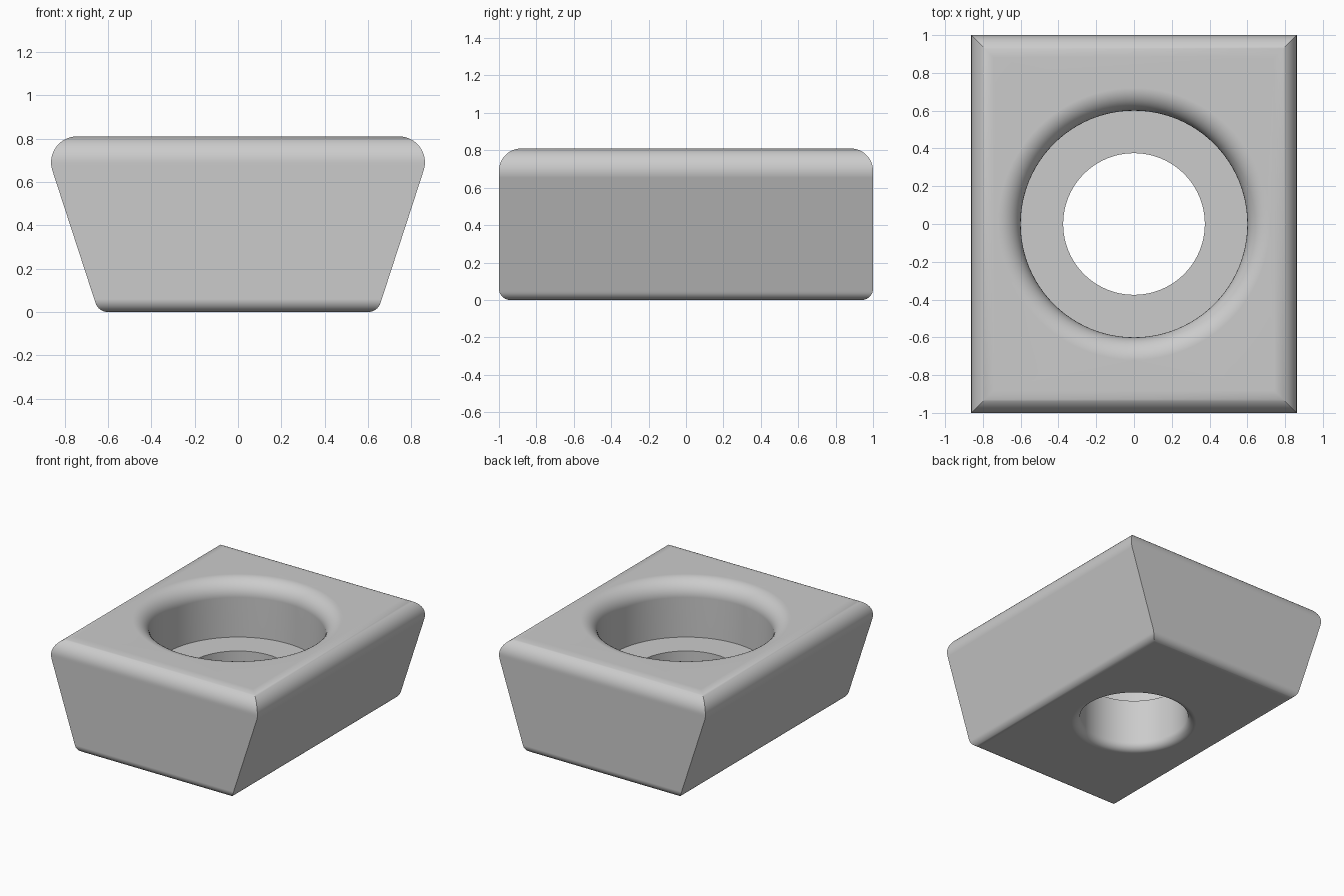
import bpy
import bmesh
from math import sin, cos, pi, radians, sqrt

cube = bpy.data.objects.get("Cube")
if cube:
    bpy.data.objects.remove(cube, do_unlink=True)

HEIGHT = 0.81
TOP_R, LOW_R = 0.12, 0.06      # edge rounding at top and bottom
TOP_Z = HEIGHT - TOP_R
BORE_R, SINK_R, LEDGE_Z = 0.375, 0.6, 0.39
SEGMENTS = 96
TAPER = radians(18)            # lean of the side walls

metal = bpy.data.materials.new("light grey")
metal.use_nodes = True
grey = (0.6, 0.6, 0.6, 1)
metal.diffuse_color = grey
metal.node_tree.nodes["Principled BSDF"].inputs["Base Color"].default_value = grey


def half_size(z, low_c, top_c, lean):
    """Half extent at height z: two rounded edges joined by a straight wall."""
    z_low = LOW_R * (1 - sin(lean))
    z_top = TOP_Z - TOP_R * sin(lean)
    if z <= z_low:
        return low_c + sqrt(max(0, LOW_R ** 2 - (z - LOW_R) ** 2))
    if z >= z_top:
        return top_c + sqrt(max(0, TOP_R ** 2 - (z - TOP_Z) ** 2))
    a = low_c + LOW_R * cos(lean)
    b = top_c + TOP_R * cos(lean)
    return a + (b - a) * (z - z_low) / (z_top - z_low)


def bridge(bm, loops):
    for lower, upper in zip(loops, loops[1:]):
        n = len(lower)
        for i in range(n):
            j = (i + 1) % n
            bm.faces.new((lower[i], lower[j], upper[j], upper[i]))


def loop_edges(bm, loop):
    return [bm.edges.get((loop[i - 1], loop[i])) for i in range(len(loop))]


bm = bmesh.new()

# Outer walls: rectangles stacked by height, giving mitred rounded edges
heights = [LOW_R + LOW_R * sin(radians(a)) for a in range(-90, 1, 9)]
heights += [TOP_Z + TOP_R * sin(radians(a)) for a in range(-18, 91, 6)]
outer = []
for z in heights:
    x = half_size(z, 0.60, 0.742, TAPER)
    y = half_size(z, 1 - LOW_R, 1 - TOP_R, 0)
    corners = ((-x, -y), (x, -y), (x, y), (-x, y))
    outer.append([bm.verts.new((cx, cy, z)) for cx, cy in corners])
bridge(bm, outer)

# Counterbored hole: turned profile with rounded mouths and a flat ledge
arc = [radians(a) for a in range(0, 91, 9)]
profile = [(BORE_R + LOW_R * (1 - sin(a)), LOW_R * (1 - cos(a))) for a in arc]
profile += [(BORE_R, LEDGE_Z), (SINK_R, LEDGE_Z)]
profile += [(SINK_R + TOP_R * (1 - cos(a)), TOP_Z + TOP_R * sin(a)) for a in arc]
hole = []
for r, z in profile:
    angles = [2 * pi * i / SEGMENTS for i in range(SEGMENTS)]
    hole.append([bm.verts.new((r * cos(t), r * sin(t), z)) for t in angles])
bridge(bm, hole)

# Flat top and bottom around the hole
for end, direction in ((0, -1), (-1, 1)):
    bmesh.ops.triangle_fill(
        bm, use_beauty=True, normal=(0, 0, direction),
        edges=loop_edges(bm, outer[end]) + loop_edges(bm, hole[end]))
bmesh.ops.recalc_face_normals(bm, faces=bm.faces[:])

mesh = bpy.data.meshes.new("counterbored_block")
bm.to_mesh(mesh)
bm.free()
mesh.materials.append(metal)
block = bpy.data.objects.new("counterbored_block", mesh)
bpy.context.collection.objects.link(block)

# Smooth rounding, crisp mitres and ledge
bpy.ops.object.select_all(action='DESELECT')
block.select_set(True)
bpy.context.view_layer.objects.active = block
bpy.ops.object.shade_smooth_by_angle(angle=radians(30))
weighted = block.modifiers.new("flat_face_normals", 'WEIGHTED_NORMAL')
weighted.keep_sharp = True
